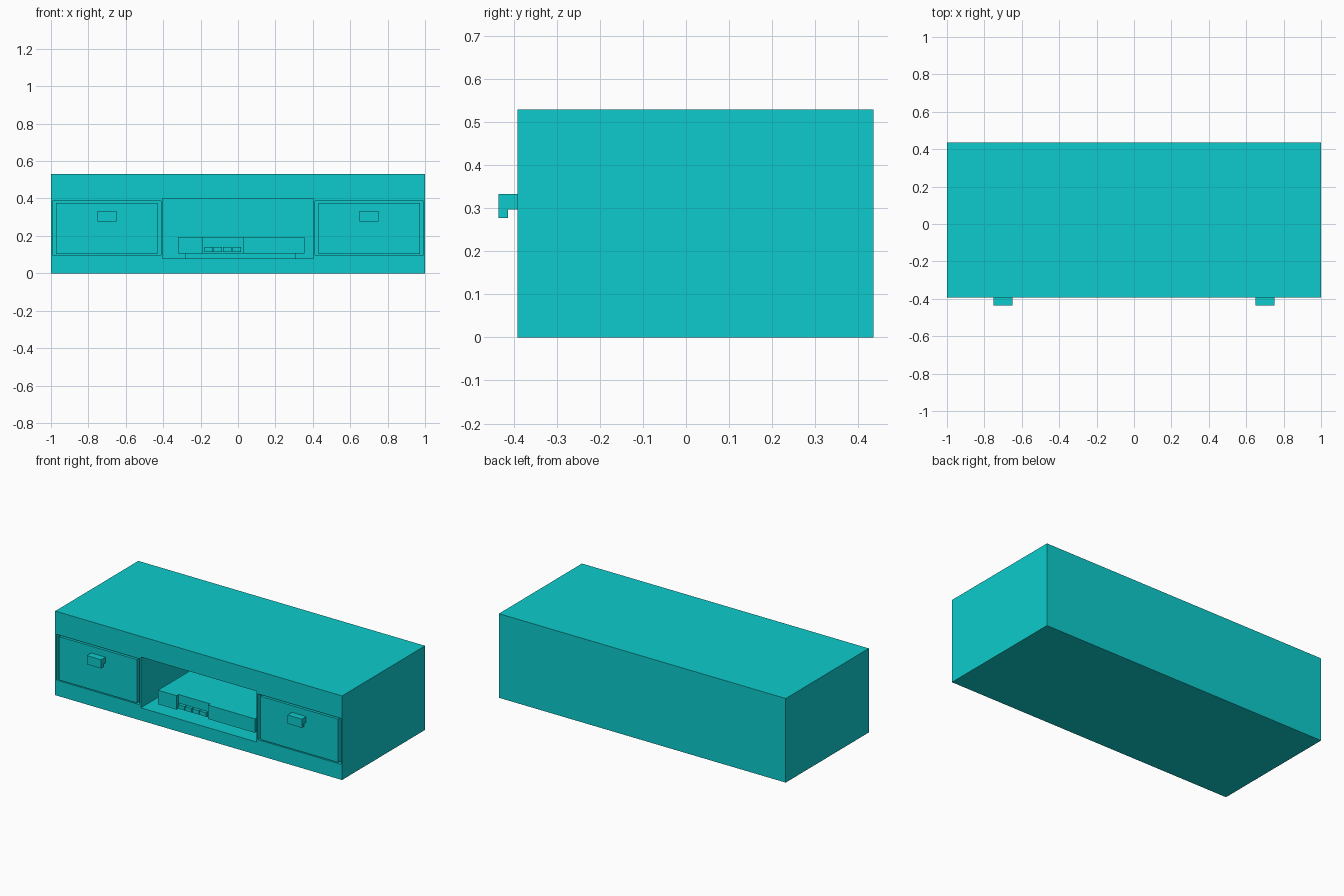
import bpy
import bmesh

cube = bpy.data.objects.get("Cube")
if cube:
    bpy.data.objects.remove(cube, do_unlink=True)

teal = bpy.data.materials.new("teal")
teal.use_nodes = True
COLOUR = (0.004, 0.6, 0.61, 1)
teal.diffuse_color = COLOUR
teal.node_tree.nodes["Principled BSDF"].inputs["Base Color"].default_value = COLOUR

FRONT, BACK = -0.392, 0.435


def finish(name, bm):
    bmesh.ops.recalc_face_normals(bm, faces=bm.faces)
    mesh = bpy.data.meshes.new(name)
    bm.to_mesh(mesh)
    bm.free()
    mesh.materials.append(teal)
    obj = bpy.data.objects.new(name, mesh)
    bpy.context.collection.objects.link(obj)
    return obj


def box(name, x, y, z):
    """Box from (low, high) ranges on each axis."""
    bm = bmesh.new()
    bmesh.ops.create_cube(bm, size=1)
    for v in bm.verts:
        v.co = [r[0] if c < 0 else r[1] for c, r in zip(v.co, (x, y, z))]
    return finish(name, bm)


def extrude_x(name, profile, x0, x1):
    """Extrude a (y, z) outline along x."""
    bm = bmesh.new()
    face = bm.faces.new([bm.verts.new((x0, y, z)) for y, z in profile])
    moved = bmesh.ops.extrude_face_region(bm, geom=[face])["geom"]
    verts = [g for g in moved if isinstance(g, bmesh.types.BMVert)]
    bmesh.ops.translate(bm, vec=(x1 - x0, 0, 0), verts=verts)
    return finish(name, bm)


def cut(target, cutter):
    mod = target.modifiers.new("cut", "BOOLEAN")
    mod.operation = "DIFFERENCE"
    mod.solver = "EXACT"
    mod.object = cutter
    cutter.hide_render = True
    bpy.context.view_layer.objects.active = target
    bpy.ops.object.modifier_apply(modifier=mod.name)
    bpy.data.objects.remove(cutter, do_unlink=True)


# Cabinet body with an open middle shelf
cabinet = box("cabinet", (-1, 1), (FRONT, BACK), (0, 0.53))
cut(cabinet, box("shelf_cutter", (-0.403, 0.403), (FRONT - 0.1, 0.4), (0.08, 0.4)))

# Drawers: recess, flush panel and hooked pull on each side
pull = [(FRONT, 0.333), (-0.435, 0.333), (-0.435, 0.278),
        (-0.413, 0.278), (-0.413, 0.297), (FRONT, 0.297)]
for side, s in (("right", -1), ("left", 1)):
    def span(a, b):
        return tuple(sorted((s * a, s * b)))
    cut(cabinet, box("drawer_cutter", span(0.411, 0.991),
                     (FRONT - 0.1, FRONT + 0.03), (0.097, 0.386)))
    box(side + "_drawer", span(0.43, 0.973), (FRONT, FRONT + 0.04), (0.103, 0.376))
    extrude_x(side + "_drawer_pull", pull, *span(0.65, 0.75))

# Media player on the shelf: body, two raised face blocks, tray and buttons
PLAYER = -0.34
box("player_base", (-0.28, 0.31), (-0.26, 0), (0.08, 0.106))
box("player_body", (-0.32, 0.355), (PLAYER + 0.02, 0.06), (0.105, 0.193))
box("player_left_face", (-0.32, -0.19), (PLAYER, PLAYER + 0.02), (0.105, 0.193))
box("player_right_face", (0.03, 0.355), (PLAYER, PLAYER + 0.02), (0.105, 0.193))
for i in range(4):
    x = -0.18 + i * 0.05
    box("player_button", (x, x + 0.045), (PLAYER, PLAYER + 0.02), (0.115, 0.14))
